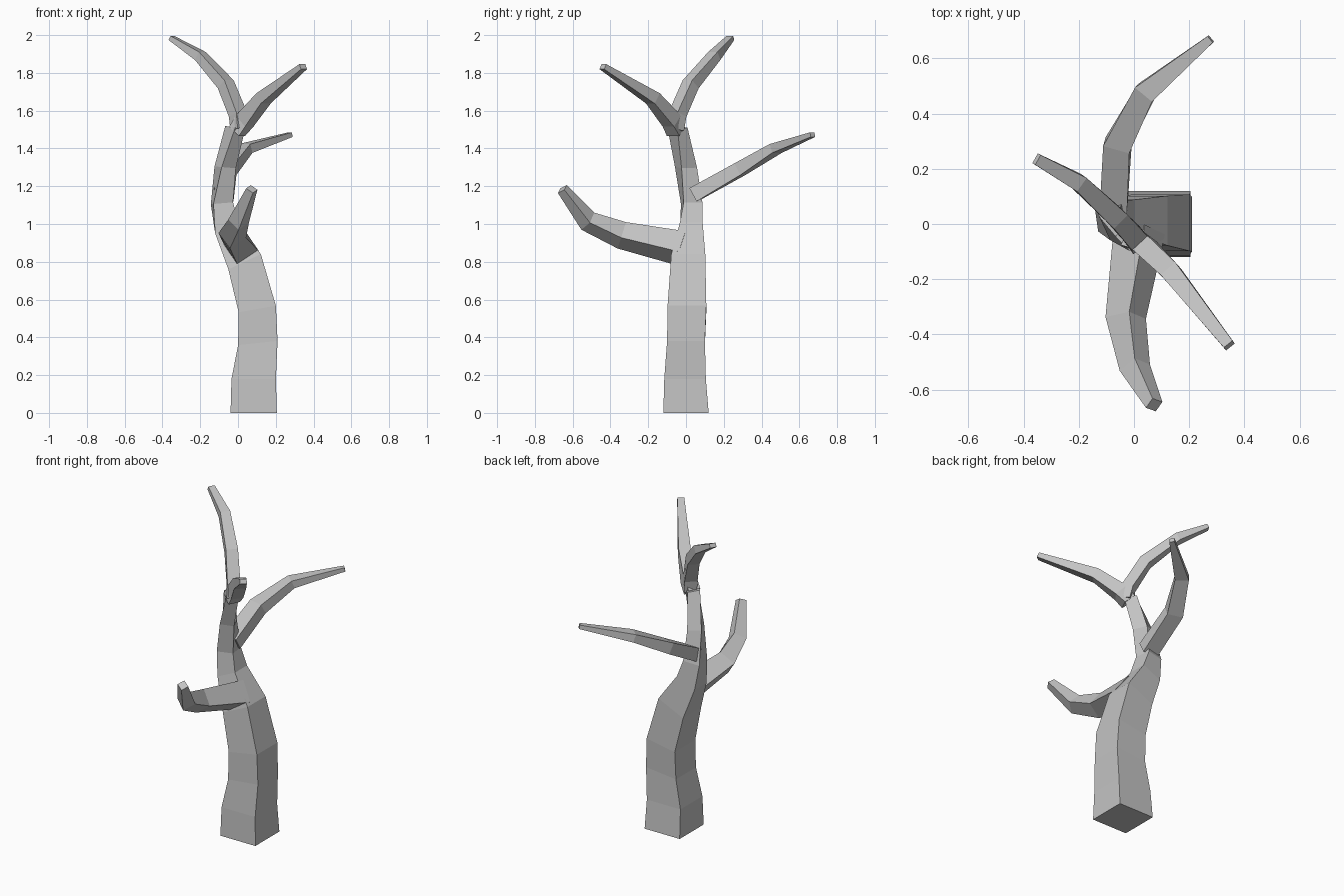
import bpy, bmesh
from math import cos, sin, radians
from mathutils import Vector, Matrix

cube = bpy.data.objects.get("Cube")
if cube:
    bpy.data.objects.remove(cube, do_unlink=True)

# One plain bark colour
BARK = (0.55, 0.55, 0.55, 1)
bark = bpy.data.materials.new("bark_grey")
bark.use_nodes = True
bark.diffuse_color = BARK
bark.node_tree.nodes["Principled BSDF"].inputs["Base Color"].default_value = BARK

SIGNS = ((-1, -1), (1, -1), (1, 1), (-1, 1))


def loft(name, rings):
    """Bridge four-cornered rings into a closed, flat-shaded limb."""
    bm = bmesh.new()
    loops = [[bm.verts.new(p) for p in ring] for ring in rings]
    for low, high in zip(loops, loops[1:]):
        for i in range(4):
            j = (i + 1) % 4
            bm.faces.new((low[i], low[j], high[j], high[i]))
    bm.faces.new(loops[0][::-1])
    bm.faces.new(loops[-1])
    bmesh.ops.recalc_face_normals(bm, faces=bm.faces)
    mesh = bpy.data.meshes.new(name)
    bm.to_mesh(mesh)
    bm.free()
    mesh.materials.append(bark)
    obj = bpy.data.objects.new(name, mesh)
    bpy.context.collection.objects.link(obj)
    return obj


def trunk_ring(centre, width, depth, tilt=0, twist=0):
    """Horizontal rectangle, leaned sideways and turned about the trunk."""
    turn = Matrix.Rotation(radians(-tilt), 3, 'Y') @ Matrix.Rotation(radians(twist), 3, 'Z')
    return [Vector(centre) + turn @ Vector((a * width / 2, b * depth / 2, 0))
            for a, b in SIGNS]


def branch(name, stations, roll=0):
    """Sweep a rectangle along stations of (centre, width, height)."""
    points = [Vector(s[0]) for s in stations]
    c, s = cos(radians(roll)), sin(radians(roll))
    rings = []
    for i, (_, width, height) in enumerate(stations):
        before = points[max(i - 1, 0)]
        after = points[min(i + 1, len(points) - 1)]
        into = (points[i] - before).normalized()
        out = (after - points[i]).normalized()
        tangent = (into + out).normalized()
        side = tangent.cross(Vector((0, 0, 1))).normalized()
        up = side.cross(tangent)
        u, v = side * c + up * s, up * c - side * s
        rings.append([points[i] + u * (a * width / 2) + v * (b * height / 2)
                      for a, b in SIGNS])
    return loft(name, rings)


# Trunk, leaning over and twisting towards the fork
loft("trunk", [
    trunk_ring((0.083, 0, 0), 0.245, 0.24),
    trunk_ring((0.083, -0.005, 0.18), 0.235, 0.22),
    trunk_ring((0.105, 0, 0.37), 0.21, 0.20, tilt=6),
    trunk_ring((0.102, 0.005, 0.55), 0.20, 0.205, tilt=10),
    trunk_ring((0.035, 0.012, 0.80), 0.19, 0.18, tilt=25),
    trunk_ring((-0.06, 0.028, 0.98), 0.135, 0.12, tilt=25),
    trunk_ring((-0.085, 0.03, 1.11), 0.105, 0.10, tilt=5, twist=8),
    trunk_ring((-0.068, 0, 1.30), 0.083, 0.09, tilt=-5, twist=25),
    trunk_ring((-0.015, -0.045, 1.51), 0.075, 0.075, tilt=-10, twist=45),
])

# Low front branch, curling upward
branch("front_branch", [
    ((0.02, -0.02, 0.87), 0.135, 0.135),
    ((-0.03, -0.34, 0.94), 0.105, 0.105),
    ((0.003, -0.52, 1.015), 0.08, 0.08),
    ((0.073, -0.655, 1.185), 0.045, 0.045),
], roll=55)

# Long back branch
branch("back_branch", [
    ((-0.075, 0.04, 1.155), 0.10, 0.08),
    ((-0.06, 0.285, 1.29), 0.098, 0.07),
    ((0.04, 0.475, 1.40), 0.08, 0.05),
    ((0.278, 0.67, 1.473), 0.03, 0.025),
])

# Upper fork
branch("upper_left_branch", [
    ((-0.005, -0.055, 1.49), 0.075, 0.075),
    ((0.035, -0.075, 1.545), 0.075, 0.085),
    ((0.135, -0.175, 1.665), 0.07, 0.065),
    ((0.345, -0.44, 1.833), 0.04, 0.03),
])
branch("upper_right_branch", [
    ((0.01, -0.06, 1.50), 0.075, 0.07),
    ((0, -0.045, 1.58), 0.075, 0.065),
    ((-0.065, 0.025, 1.74), 0.07, 0.065),
    ((-0.2, 0.15, 1.89), 0.06, 0.05),
    ((-0.353, 0.235, 1.985), 0.04, 0.025),
])
